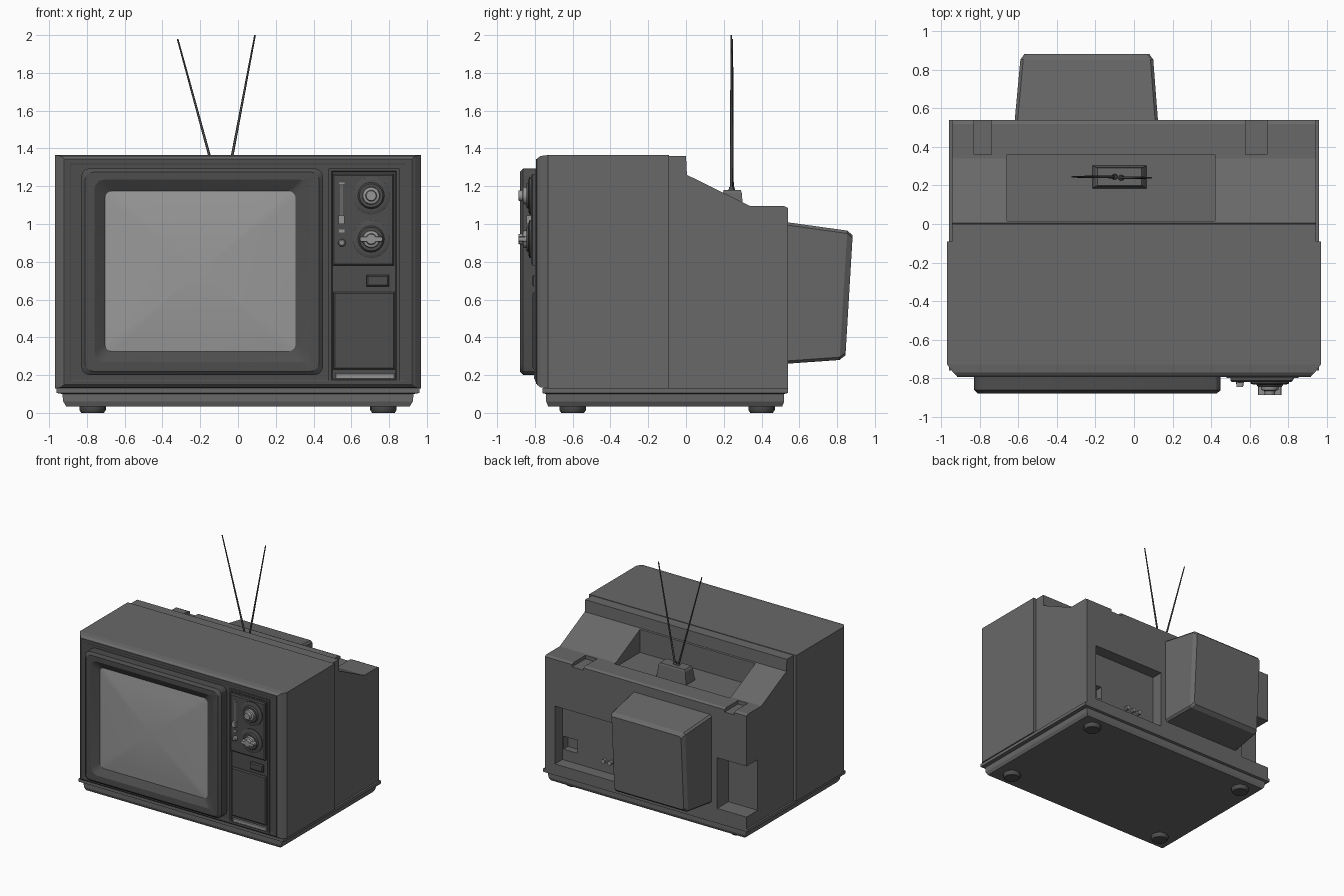
import bpy, bmesh, math

if "Cube" in bpy.data.objects:
    bpy.data.objects.remove(bpy.data.objects["Cube"])


def material(name, v):
    m = bpy.data.materials.new(name)
    m.use_nodes = True
    m.diffuse_color = (v, v, v, 1)
    bsdf = m.node_tree.nodes["Principled BSDF"]
    bsdf.inputs["Base Color"].default_value = (v, v, v, 1)
    bsdf.inputs["Roughness"].default_value = 0.6
    return m


SHELL = material("cabinet grey", 0.14)
FRONT = material("front dark grey", 0.075)
GLASS = material("screen grey", 0.32)
METAL = material("knob metal", 0.3)


def rect(u0, u1, v0, v1, r=0.0, seg=1):
    """Rectangle outline with chamfered or rounded corners."""
    if r == 0:
        return [(u0, v0), (u1, v0), (u1, v1), (u0, v1)]
    pts = []
    centres = [(u1 - r, v1 - r), (u0 + r, v1 - r), (u0 + r, v0 + r), (u1 - r, v0 + r)]
    for k, (cu, cv) in enumerate(centres):
        for i in range(seg + 1):
            a = math.pi / 2 * (k + i / seg)
            pts.append((cu + r * math.cos(a), cv + r * math.sin(a)))
    return pts


def circle(u, v, r, n=16):
    return [(u + r * math.cos(math.tau * i / n), v + r * math.sin(math.tau * i / n))
            for i in range(n)]


def loft(name, sections, mat, axis="y", smooth=None):
    """Skin (depth, outline) sections along an axis and cap both ends."""
    place = {"x": lambda d, u, v: (d, u, v),
             "y": lambda d, u, v: (u, d, v),
             "z": lambda d, u, v: (u, v, d)}[axis]
    bm = bmesh.new()
    rings = [[bm.verts.new(place(d, u, v)) for u, v in pts] for d, pts in sections]
    n = len(rings[0])
    for a, b in zip(rings, rings[1:]):
        for i in range(n):
            j = (i + 1) % n
            bm.faces.new((a[i], a[j], b[j], b[i]))
    bm.faces.new(rings[0])
    bm.faces.new(rings[-1])
    bmesh.ops.recalc_face_normals(bm, faces=bm.faces)
    mesh = bpy.data.meshes.new(name)
    bm.to_mesh(mesh)
    bm.free()
    mesh.materials.append(mat)
    ob = bpy.data.objects.new(name, mesh)
    bpy.context.collection.objects.link(ob)
    if smooth:
        bpy.ops.object.select_all(action="DESELECT")
        ob.select_set(True)
        bpy.context.view_layer.objects.active = ob
        bpy.ops.object.shade_smooth_by_angle(angle=math.radians(smooth))
    return ob


def box(name, x0, x1, y0, y1, z0, z1, mat):
    return loft(name, [(y0, rect(x0, x1, z0, z1)), (y1, rect(x0, x1, z0, z1))], mat)


def cut(target, *bounds):
    """Carve a box-shaped recess out of a part."""
    cutter = box("cutter", *bounds, target.data.materials[0])
    cutter.hide_render = True
    mod = target.modifiers.new("recess", "BOOLEAN")
    mod.operation, mod.solver, mod.object = "DIFFERENCE", "EXACT", cutter
    bpy.context.view_layer.objects.active = target
    bpy.ops.object.modifier_apply(modifier=mod.name)
    bpy.data.objects.remove(cutter)


# Front cabinet, with chamfered edges
loft("cabinet", [
    (-0.09, rect(-0.97, 0.97, 0.13, 1.365)),
    (-0.73, rect(-0.97, 0.97, 0.13, 1.365)),
    (-0.77, rect(-0.94, 0.94, 0.135, 1.36)),
    (-0.79, rect(-0.92, 0.92, 0.15, 1.345))], SHELL)
loft("front_frame", [
    (-0.78, rect(-0.918, 0.918, 0.152, 1.343)),
    (-0.793, rect(-0.918, 0.918, 0.152, 1.343)),
    (-0.793, rect(-0.89, 0.89, 0.17, 1.32)),
    (-0.791, rect(-0.885, 0.885, 0.175, 1.315))], FRONT)

# Back shell from its side profile, then carved
profile = [(-0.09, 0.13), (-0.09, 1.36), (0.0, 1.36), (0.005, 1.26),
           (0.34, 1.095), (0.52, 1.095), (0.54, 1.085), (0.54, 0.13)]
back = loft("back_shell", [(-0.945, profile), (0.945, profile)], SHELL, "x")
cut(back, -0.66, 0.42, 0.015, 0.36, 1.06, 1.5)      # antenna well
cut(back, 0.17, 0.85, 0.44, 0.7, 0.2, 0.69)         # socket recess
cut(back, 0.71, 0.84, 0.38, 0.5, 0.29, 0.40)        # socket pocket
cut(back, -1.1, -0.67, 0.39, 0.7, 0.23, 0.66)       # corner notch
cut(back, -0.83, -0.74, 0.36, 0.7, 1.065, 1.2)      # latch slots
cut(back, 0.58, 0.69, 0.36, 0.7, 1.065, 1.2)

# Tube housing on the back, leaning outward at the top
tube = loft("tube_housing", [
    (0.53, rect(-0.62, 0.125, 0.26, 1.01, 0.015)),
    (0.835, rect(-0.59, 0.10, 0.28, 0.965, 0.015)),
    (0.865, rect(-0.57, 0.08, 0.305, 0.94, 0.015))], SHELL)
for v in tube.data.vertices:
    if v.co.y > 0.6:
        v.co.y += (v.co.z - 0.65) * 0.06

# Rear jacks
for i in range(3):
    x = 0.33 + 0.06 * i
    loft("rear_jack", [(0.43, circle(x, 0.3, 0.018, 10)),
                       (0.47, circle(x, 0.3, 0.018, 10))], METAL)

# Base plinth and feet
loft("base", [
    (0.035, rect(-0.91, 0.91, -0.73, 0.51)),
    (0.06, rect(-0.925, 0.925, -0.74, 0.52)),
    (0.10, rect(-0.93, 0.93, -0.74, 0.52)),
    (0.105, rect(-0.96, 0.96, -0.76, 0.54)),
    (0.132, rect(-0.96, 0.96, -0.76, 0.54))], SHELL, "z")
for x in (-0.77, 0.77):
    for y in (-0.6, 0.4):
        loft("foot", [(0.0, circle(x, y, 0.06)), (0.015, circle(x, y, 0.07)),
                      (0.04, circle(x, y, 0.07))], FRONT, "z", 40)

# Screen bezel and domed glass
loft("screen_bezel", [
    (-0.78, rect(-0.83, 0.45, 0.20, 1.295, 0.045, 3)),
    (-0.862, rect(-0.83, 0.45, 0.20, 1.295, 0.045, 3)),
    (-0.88, rect(-0.81, 0.43, 0.22, 1.275, 0.045, 3)),
    (-0.88, rect(-0.76, 0.38, 0.27, 1.235, 0.05, 3)),
    (-0.84, rect(-0.705, 0.305, 0.325, 1.175, 0.04, 3))], FRONT, smooth=25)
glass = []
for f in (1.0, 0.85, 0.7, 0.5, 0.3, 0.1):
    w, h = 0.505 * f, 0.425 * f
    glass.append((-0.842 - 0.03 * (1 - f * f),
                  rect(-0.2 - w, -0.2 + w, 0.75 - h, 0.75 + h, 0.04 * f, 4)))
loft("screen_glass", glass, GLASS, smooth=40)

# Control column: raised surround, tuner panel, button, door, trim plate
loft("control_surround", [
    (-0.78, rect(0.48, 0.855, 0.165, 1.295)),
    (-0.80, rect(0.48, 0.855, 0.165, 1.295)),
    (-0.80, rect(0.495, 0.84, 0.175, 1.28)),
    (-0.795, rect(0.50, 0.835, 0.18, 1.275))], FRONT)


def panel(name, x0, x1, z0, z1, y, mat, b=0.008):
    loft(name, [(-0.78, rect(x0, x1, z0, z1)), (y + b, rect(x0, x1, z0, z1)),
                (y, rect(x0 + b, x1 - b, z0 + b, z1 - b))], mat)


panel("tuner_panel", 0.50, 0.825, 0.78, 1.265, -0.82, FRONT)
panel("power_button", 0.68, 0.80, 0.67, 0.73, -0.815, FRONT)
panel("control_door", 0.505, 0.83, 0.23, 0.64, -0.812, FRONT)
panel("trim_plate", 0.515, 0.83, 0.178, 0.208, -0.806, METAL, 0.003)

# Tuning dials
for z, tilt in ((1.15, False), (0.92, True)):
    dial = [(-0.81, 0.1), (-0.828, 0.1), (-0.834, 0.085), (-0.834, 0.07), (-0.845, 0.062)]
    loft("dial_plate", [(y, circle(0.705, z, r, 24)) for y, r in dial], FRONT, smooth=30)
    knob = [(-0.84, 0.048), (-0.862, 0.044), (-0.866, 0.03), (-0.888, 0.026)]
    loft("dial_knob", [(y, circle(0.705, z, r, 20)) for y, r in knob], METAL, smooth=30)
    if tilt:
        loft("dial_grip", [(-0.84, rect(0.645, 0.765, z - 0.016, z + 0.016, 0.012, 3)),
                           (-0.888, rect(0.645, 0.765, z - 0.012, z + 0.012, 0.01, 3))],
             METAL, smooth=30)

# Slider and small push knob
box("slider_track", 0.541, 0.557, -0.825, -0.815, 1.0, 1.21, SHELL)
box("slider_handle", 0.533, 0.565, -0.845, -0.815, 1.0, 1.045, METAL)
box("slider_mark", 0.535, 0.565, -0.824, -0.815, 1.212, 1.22, METAL)
box("indicator", 0.535, 0.565, -0.825, -0.815, 0.955, 0.97, METAL)
loft("push_knob", [(-0.815, circle(0.55, 0.9, 0.021, 14)), (-0.84, circle(0.55, 0.9, 0.018, 14)),
                   (-0.845, circle(0.55, 0.9, 0.012, 14))], METAL, smooth=40)

# Antenna block and rods
loft("antenna_block", [
    (1.055, rect(-0.215, 0.065, 0.185, 0.305)),
    (1.165, rect(-0.20, 0.05, 0.195, 0.295)),
    (1.18, rect(-0.19, 0.04, 0.2, 0.29))], SHELL, "z")
for x0, x1, y, top in ((-0.10, -0.32, 0.245, 1.98), (-0.066, 0.09, 0.24, 2.0)):
    loft("antenna_pivot", [(1.17, circle(x0, y, 0.018, 10)), (1.195, circle(x0, y, 0.012, 10))],
         FRONT, "z", 40)
    loft("antenna_rod", [(1.175, circle(x0, y, 0.008, 8)),
                         (top, circle(x1, y, 0.0045, 8))], FRONT, "z", 60)
